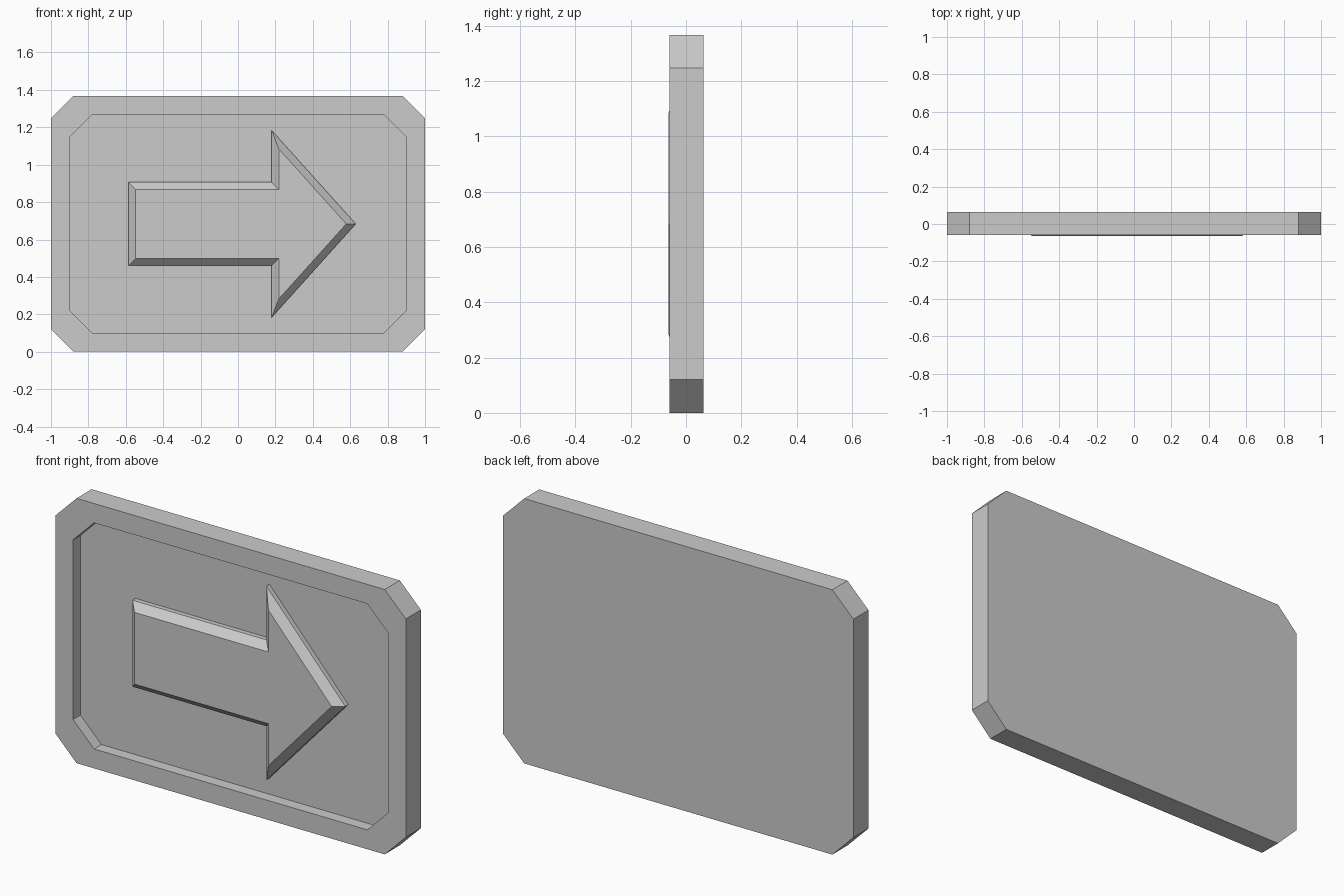
import bpy, bmesh

if "Cube" in bpy.data.objects:
    bpy.data.objects.remove(bpy.data.objects["Cube"])

FRONT, BACK, FLOOR = -0.06, 0.063, 0.0
HEIGHT = 1.367


def octagon(x, z0, z1, c):
    # rectangle with cut corners, counter-clockwise seen from the front
    return [(-x + c, z0), (x - c, z0), (x, z0 + c), (x, z1 - c),
            (x - c, z1), (-x + c, z1), (-x, z1 - c), (-x, z0 + c)]


def loft(bm, sections):
    # join (outline, y) sections with quads; returns the vertex loops
    loops = [[bm.verts.new((x, y, z)) for x, z in pts] for pts, y in sections]
    for a, b in zip(loops, loops[1:]):
        n = len(a)
        for i in range(n):
            j = (i + 1) % n
            bm.faces.new((a[i], a[j], b[j], b[i]))
    return loops


def finish(bm, name):
    mesh = bpy.data.meshes.new(name)
    bm.to_mesh(mesh)
    bm.free()
    obj = bpy.data.objects.new(name, mesh)
    bpy.context.collection.objects.link(obj)
    return obj


# Sign plate with a recessed front panel
outer = octagon(1.0, 0.0, HEIGHT, 0.12)
inner = octagon(0.9, 0.1, HEIGHT - 0.1, 0.12)
bm = bmesh.new()
loops = loft(bm, [(outer, BACK), (outer, FRONT), (inner, FRONT), (inner, FLOOR)])
bm.faces.new(loops[0][::-1])
bm.faces.new(loops[-1])
bmesh.ops.recalc_face_normals(bm, faces=bm.faces[:])
finish(bm, "sign_plate")

# Raised arrow: upright wall, then a bevelled rim up to the flat face
half = [(-0.585, -0.223), (0.18, -0.223), (0.18, -0.5)]
tip = [(0.63, 0.0)]
profile = half + tip + [(x, -z) for x, z in reversed(half)]
arrow = [(x, z + HEIGHT / 2) for x, z in profile]
bm = bmesh.new()
loops = loft(bm, [(arrow, FLOOR), (arrow, -0.025)])
face = bm.faces.new(loops[-1])
bm.normal_update()
bmesh.ops.inset_region(bm, faces=[face], thickness=0.038, depth=0.0,
                       use_even_offset=True, use_boundary=True)
for v in face.verts:
    v.co.y = -0.063
bm.normal_update()
finish(bm, "arrow")
